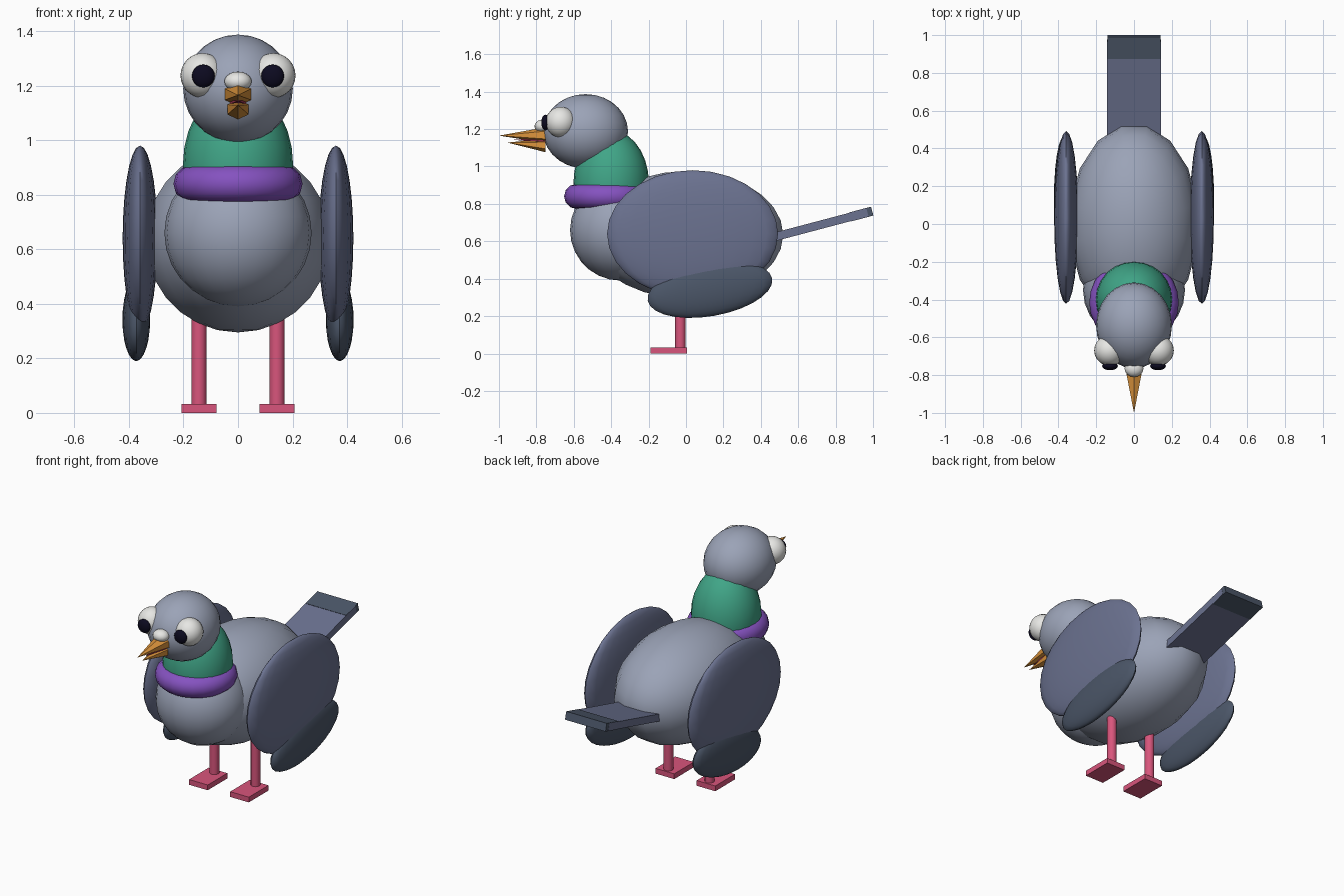
import bpy
from math import radians, sin, cos

cube = bpy.data.objects.get("Cube")
if cube:
    bpy.data.objects.remove(cube, do_unlink=True)


def material(name, hex_code):
    def linear(i):
        c = int(hex_code[i:i + 2], 16) / 255
        return c / 12.92 if c <= 0.04045 else ((c + 0.055) / 1.055) ** 2.4
    colour = (linear(0), linear(2), linear(4), 1)
    mat = bpy.data.materials.new(name)
    mat.use_nodes = True
    mat.diffuse_color = colour
    shader = next(n for n in mat.node_tree.nodes if n.type == 'BSDF_PRINCIPLED')
    shader.inputs["Base Color"].default_value = colour
    shader.inputs["Roughness"].default_value = 0.8
    return mat


GREY = material("body grey", "9BA3B7")
WING = material("wing slate", "6B7290")
DARK = material("dark slate", "4B5668")
GREEN = material("neck green", "40A587")
PURPLE = material("collar purple", "8552C0")
WHITE = material("eye white", "EBEBE8")
BLACK = material("pupil black", "0C0A20")
ORANGE = material("beak orange", "DC943C")
PINK = material("leg pink", "D8557C")
ROSE = material("tongue rose", "B03A5E")


def finish(name, mat, smooth=True):
    ob = bpy.context.object
    ob.name = name
    ob.data.materials.append(mat)
    if smooth:
        bpy.ops.object.transform_apply(location=False, rotation=False, scale=True)
        bpy.ops.object.shade_smooth_by_angle(angle=radians(50))
    return ob


def ball(name, mat, centre, radii, segments=24, rings=14, tilt=0, spin=0):
    bpy.ops.mesh.primitive_uv_sphere_add(segments=segments, ring_count=rings)
    ob = bpy.context.object
    # spin the segments before stretching
    ob.rotation_euler.z = radians(spin)
    bpy.ops.object.transform_apply(rotation=True)
    ob.location = centre
    ob.scale = radii
    ob.rotation_euler.x = radians(tilt)
    return finish(name, mat)


def box(name, mat, centre, size, tilt=0):
    bpy.ops.mesh.primitive_cube_add(size=1, location=centre,
                                    rotation=(radians(tilt), 0, 0))
    bpy.context.object.scale = size
    return finish(name, mat, smooth=False)


def beak_cone(name, mat, base, tip, width, height):
    """Six-sided cone pointing forward, with its tip moved to the given height."""
    bpy.ops.mesh.primitive_cone_add(vertices=6, radius1=1, radius2=0, depth=1,
                                    location=(0, 0, 0), rotation=(radians(90), 0, 0))
    bpy.ops.object.transform_apply(rotation=True)
    ob = finish(name, mat, smooth=False)
    for v in ob.data.vertices:
        if v.co.y > 0:
            v.co = (v.co.x * width, base[0], base[1] + v.co.z * height)
        else:
            v.co = (0, tip[0], tip[1])
    return ob


# Torso, neck and head
ball("body", GREY, (0, 0, 0.635), (0.345, 0.53, 0.34), segments=16, rings=14, spin=11.25)
ball("breast", GREY, (0, -0.35, 0.66), (0.27, 0.27, 0.27))
ball("neck", GREEN, (0, -0.40, 0.91), (0.202, 0.202, 0.283))
ball("head", GREY, (0, -0.537, 1.188), (0.201, 0.227, 0.199))

# Collar
bpy.ops.mesh.primitive_torus_add(location=(0, -0.415, 0.84), major_radius=0.17,
                                 minor_radius=0.067, major_segments=24, minor_segments=12)
finish("collar", PURPLE)

# Beak
ball("beak_cere", WHITE, (0, -0.765, 1.215), (0.05, 0.045, 0.036), 16, 10)
beak_cone("upper_beak", ORANGE, (-0.75, 1.168), (-1.0, 1.165), 0.056, 0.042)
beak_cone("lower_beak", ORANGE, (-0.75, 1.112), (-0.955, 1.128), 0.045, 0.036)
beak_cone("tongue", ROSE, (-0.75, 1.14), (-0.92, 1.143), 0.035, 0.015)

# Paired parts
for side, s in (("left", 1), ("right", -1)):
    ball(side + "_eye", WHITE, (s * 0.13, -0.67, 1.237), (0.081, 0.081, 0.082), 20, 12)
    ball(side + "_pupil", BLACK, (s * 0.127, -0.752, 1.235), (0.042, 0.022, 0.042), 16, 10)
    ball(side + "_wing", WING, (s * 0.359, 0.035, 0.64), (0.064, 0.457, 0.34))
    ball(side + "_wing_feather", DARK, (s * 0.373, 0.128, 0.342), (0.051, 0.338, 0.142),
         tilt=10)
    bpy.ops.mesh.primitive_cylinder_add(vertices=12, radius=0.028, depth=0.4,
                                        location=(s * 0.143, -0.03, 0.22))
    finish(side + "_leg", PINK)
    box(side + "_foot", PINK, (s * 0.143, -0.092, 0.0165), (0.13, 0.195, 0.033))

# Tail slab, with a dark tip wrapping its top, bottom and end
TILT = 14.8


def tail_box(name, mat, start, end, width, thickness):
    a = radians(TILT)
    mid = (start + end) / 2
    box(name, mat, (0, 0.40 + mid * cos(a), 0.604 + mid * sin(a)),
        (width, end - start, thickness), TILT)


tail_box("tail", WING, 0, 0.59, 0.284, 0.045)
tail_box("tail_tip", DARK, 0.495, 0.616, 0.282, 0.049)
